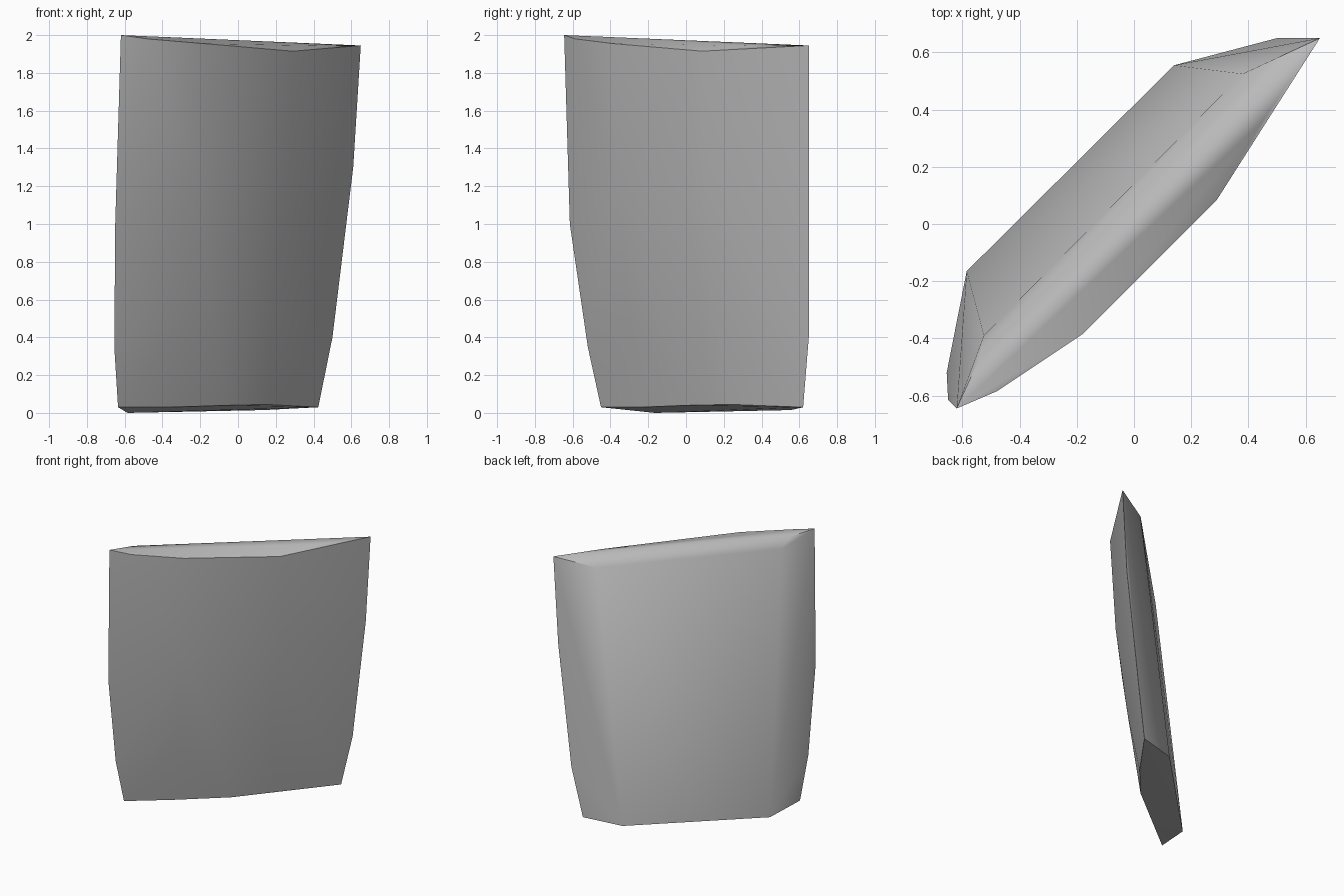
import bpy
import bmesh
import math

cube = bpy.data.objects.get("Cube")
if cube:
    bpy.data.objects.remove(cube, do_unlink=True)

# Stone colour
stone = bpy.data.materials.new("grey_stone")
stone.use_nodes = True
grey = (0.5, 0.5, 0.5, 1)
stone.diffuse_color = grey
stone.node_tree.nodes["Principled BSDF"].inputs["Base Color"].default_value = grey

# Vertical edge lines of the leaning slab, each from top to bottom
left_edge = [(-.62, -.645, 2), (-.65, -.615, 1), (-.655, -.52, .35), (-.635, -.45, .03)]
front_left = [(-.48, -.585, 1.98), (-.18, -.385, 1.955), (-.2, -.37, 1.2),
              (-.28, -.3, .5), (-.37, -.24, .03)]
front_right = [(.29, .085, 1.915), (.26, .11, 1.2), (.18, .14, .55),
               (.15, .24, .045), (-.06, 0, .04)]
right_edge = [(.45, .36, 1.943), (.65, .65, 1.945), (.61, .65, 1.3),
              (.5, .65, .4), (.425, .62, .03)]
back_right = [(.38, .525, 1.885), (.14, .555, .015)]
back_left = [(-.54, -.47, 1.985), (-.525, -.39, 1.92), (-.585, -.165, 0)]

# Wrap the edge lines in one solid shell
bm = bmesh.new()
for line in (left_edge, front_left, front_right, right_edge, back_right, back_left):
    for point in line:
        bm.verts.new(point)
hull = bmesh.ops.convex_hull(bm, input=bm.verts)
loose = [v for v in bm.verts if not v.link_faces]
bmesh.ops.delete(bm, geom=loose, context='VERTS')
bmesh.ops.recalc_face_normals(bm, faces=bm.faces)

mesh = bpy.data.meshes.new("stone_slab")
bm.to_mesh(mesh)
bm.free()
mesh.materials.append(stone)
slab = bpy.data.objects.new("stone_slab", mesh)
bpy.context.collection.objects.link(slab)

# Soft faces with crisp rims
bpy.context.view_layer.objects.active = slab
slab.select_set(True)
bpy.ops.object.shade_smooth_by_angle(angle=math.radians(38))
